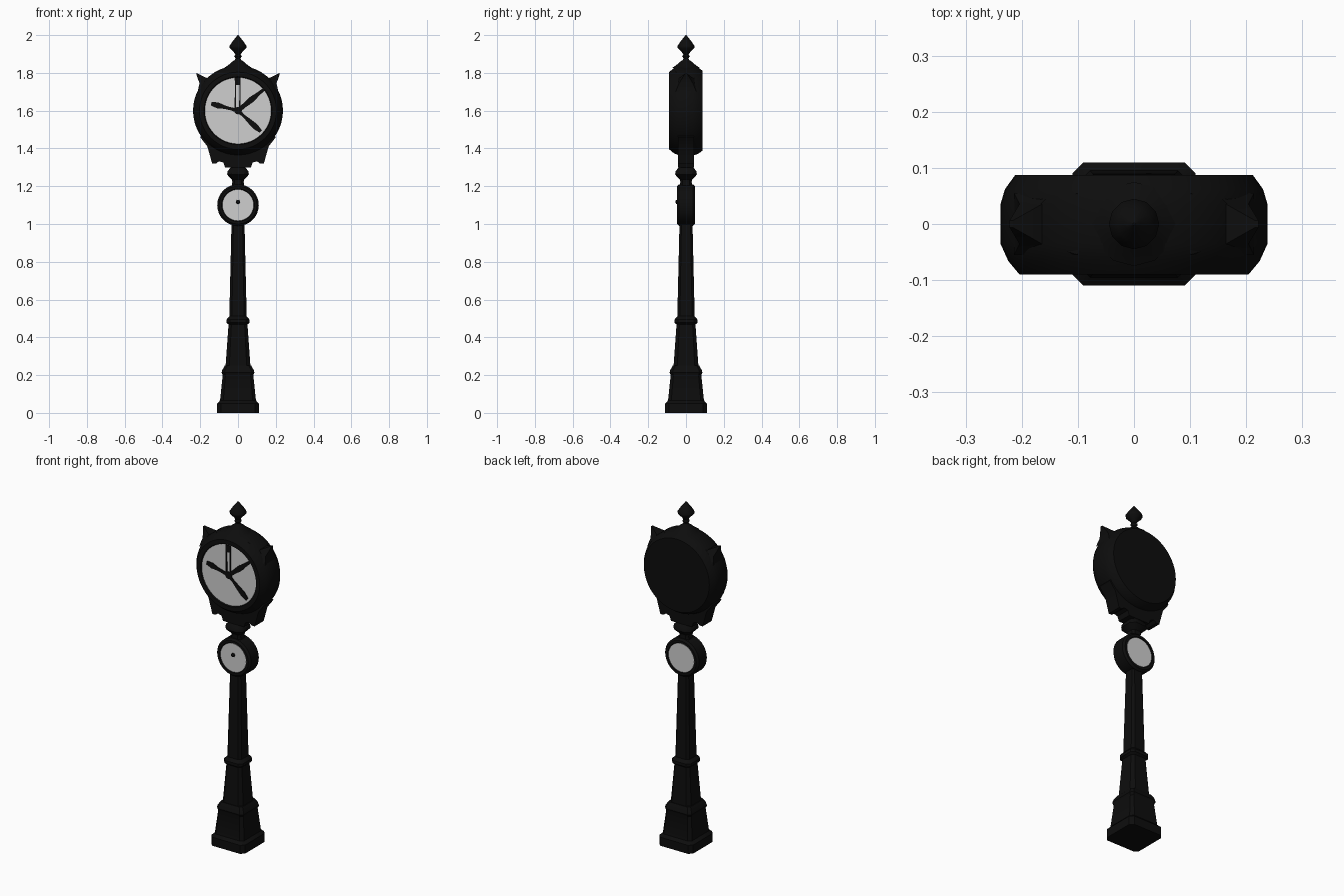
import bpy, bmesh, math
from mathutils import Vector

if "Cube" in bpy.data.objects:
    bpy.data.objects.remove(bpy.data.objects["Cube"])


def material(name, rgb):
    m = bpy.data.materials.new(name)
    m.diffuse_color = (*rgb, 1)
    m.use_nodes = True
    m.node_tree.nodes["Principled BSDF"].inputs["Base Color"].default_value = m.diffuse_color
    return m


BLACK = material("black iron", (0.004, 0.004, 0.004))
WHITE = material("pale dial", (0.62, 0.62, 0.62))


def skin(name, rings, mat=BLACK, angle=35):
    """Join equal-length rings of points into a closed solid."""
    bm = bmesh.new()
    rows = [[bm.verts.new(p) for p in ring] for ring in rings]
    n = len(rows[0])
    for a, b in zip(rows, rows[1:]):
        for i in range(n):
            j = (i + 1) % n
            bm.faces.new((a[i], a[j], b[j], b[i]))
    bm.faces.new(rows[0])
    bm.faces.new(rows[-1])
    bmesh.ops.recalc_face_normals(bm, faces=bm.faces)
    me = bpy.data.meshes.new(name)
    bm.to_mesh(me)
    bm.free()
    me.materials.append(mat)
    ob = bpy.data.objects.new(name, me)
    bpy.context.collection.objects.link(ob)
    bpy.ops.object.select_all(action='DESELECT')
    ob.select_set(True)
    bpy.context.view_layer.objects.active = ob
    bpy.ops.object.shade_smooth_by_angle(angle=math.radians(angle))
    return ob


def post(name, profile, cut):
    """Chamfered square section, profile of (half width, z)."""
    rings = []
    for w, z in profile:
        c = w * (1 - cut)
        rings.append([(w, -c, z), (w, c, z), (c, w, z), (-c, w, z),
                      (-w, c, z), (-w, -c, z), (-c, -w, z), (c, -w, z)])
    return skin(name, rings)


def drum(name, profile, zc, n=40, mat=BLACK):
    """Round part about the y axis, profile of (radius, y)."""
    t = [2 * math.pi * i / n for i in range(n)]
    return skin(name, [[(r * math.cos(a), y, zc + r * math.sin(a)) for a in t]
                       for r, y in profile], mat)


def turned(name, profile, n=12):
    """Round part about the z axis, profile of (radius, z)."""
    t = [2 * math.pi * i / n for i in range(n)]
    return skin(name, [[(r * math.cos(a), r * math.sin(a), z) for a in t]
                       for r, z in profile], angle=50)


def plate(name, outline, y0, y1, mat=BLACK):
    """Flat outline of (x, z) given thickness along y."""
    return skin(name, [[(x, y, z) for x, z in outline] for y in (y0, y1)], mat)


# Pedestal and tapering column
post("pedestal", [(0.11, 0), (0.11, 0.05), (0.095, 0.066), (0.081, 0.2),
                  (0.087, 0.214), (0.083, 0.228), (0.07, 0.25)], 0.18)
post("column", [(0.066, 0.245), (0.05, 0.468), (0.061, 0.478), (0.061, 0.494),
                (0.046, 0.512), (0.034, 1.02)], 0.3)

# Small clock with a dial on each side
drum("small_clock_case", [(0.083, -0.04), (0.087, -0.047), (0.1, -0.047),
                          (0.11, -0.036), (0.11, 0.036), (0.1, 0.047),
                          (0.087, 0.047), (0.083, 0.04)], 1.1, 32)
for label, s in (("front", -1), ("back", 1)):
    drum("small_dial_" + label, [(0.083, 0.039 * s), (0.083, 0.044 * s)], 1.1, 32, WHITE)
drum("small_dial_knob", [(0.012, -0.04), (0.011, -0.051), (0.005, -0.055)], 1.117, 8)

# Neck between the clocks
post("neck", [(0.035, 1.19), (0.03, 1.222), (0.032, 1.235), (0.058, 1.262),
              (0.055, 1.28), (0.038, 1.3), (0.038, 1.4)], 0.4)

# Scalloped bracket below the large clock
half = [(0.068, 1.298), (0.077, 1.325), (0.1, 1.332), (0.117, 1.32),
        (0.137, 1.32), (0.148, 1.36), (0.162, 1.41), (0.2, 1.46), (0.15, 1.52)]
plate("bracket", half + [(-x, z) for x, z in reversed(half)], -0.042, 0.042)

# Large clock case, with an open rim in front and a closed back
drum("large_clock_case", [(0.175, -0.08), (0.18, -0.09), (0.204, -0.09),
                          (0.224, -0.066), (0.238, -0.035), (0.238, 0.035),
                          (0.23, 0.062), (0.212, 0.087)], 1.6, 48)
drum("large_dial", [(0.176, -0.079), (0.176, -0.084)], 1.6, 48, WHITE)

# Pointed ears at the shoulders, thinning toward their tips
for label, s in (("left", -1), ("right", 1)):
    tip = Vector((0.219, 0, 1.797))
    base = [(0.214, 1.70), (0.1, 1.81), (0.08, 1.77), (0.16, 1.65)]
    mid = [(0.204, 1.745), (0.163, 1.772), (0.14, 1.765), (0.185, 1.73)]
    rings = []
    for pts, d in ((base, 0.055), (mid, 0.036)):
        (ax, az), (bx, bz) = pts[:2]
        rings.append([(s * ax, -d, az), (s * bx, -d, bz), (s * bx, d, bz), (s * ax, d, az)])
    rings.append([(s * (tip.x + dx), dy, tip.z) for dx, dy in
                  ((0.003, -0.006), (-0.003, -0.006), (-0.003, 0.006), (0.003, 0.006))])
    skin("ear_" + label, rings)


# Hands and markers on the large dial
def hand(name, start, end, widths):
    a, b = Vector(start), Vector(end)
    side = (b - a).normalized().orthogonal()
    k = len(widths) - 1
    mids = [a.lerp(b, i / k) for i in range(k + 1)]
    pts = [m + side * w for m, w in zip(mids, widths)]
    pts += [m - side * w for m, w in reversed(list(zip(mids, widths)))]
    return plate(name, [(p.x, p.y) for p in pts], -0.0835, -0.0895)


hand("hand_left", (0, 1.6), (-0.142, 1.637), (0.012, 0.008, 0.009, 0.016, 0.01))
hand("hand_upper_right", (0.0, 1.6), (0.142, 1.717), (0.012, 0.012, 0.016, 0.01, 0.007))
hand("hand_lower_right", (0, 1.6), (0.12, 1.49), (0.012, 0.007, 0.012, 0.016, 0.009))
for label, x in (("left", -0.014), ("right", 0.01)):
    hand("hand_up_" + label, (x, 1.6), (x, 1.775), (0.004, 0.003, 0.003))
hand("hand_up_tip", (-0.002, 1.735), (-0.002, 1.775), (0.014, 0.016))
drum("hand_hub", [(0.02, -0.0835), (0.02, -0.09)], 1.6, 12)

# Crown and pointed finial
turned("crown", [(0.075, 1.825), (0.045, 1.846), (0.03, 1.86), (0.016, 1.868),
                 (0.012, 1.885)])
turned("finial", [(0.013, 1.875), (0.02, 1.888), (0.013, 1.896), (0.024, 1.912),
                  (0.044, 1.932), (0.045, 1.942), (0.03, 1.965), (0.012, 1.988),
                  (0.002, 2.0)])
